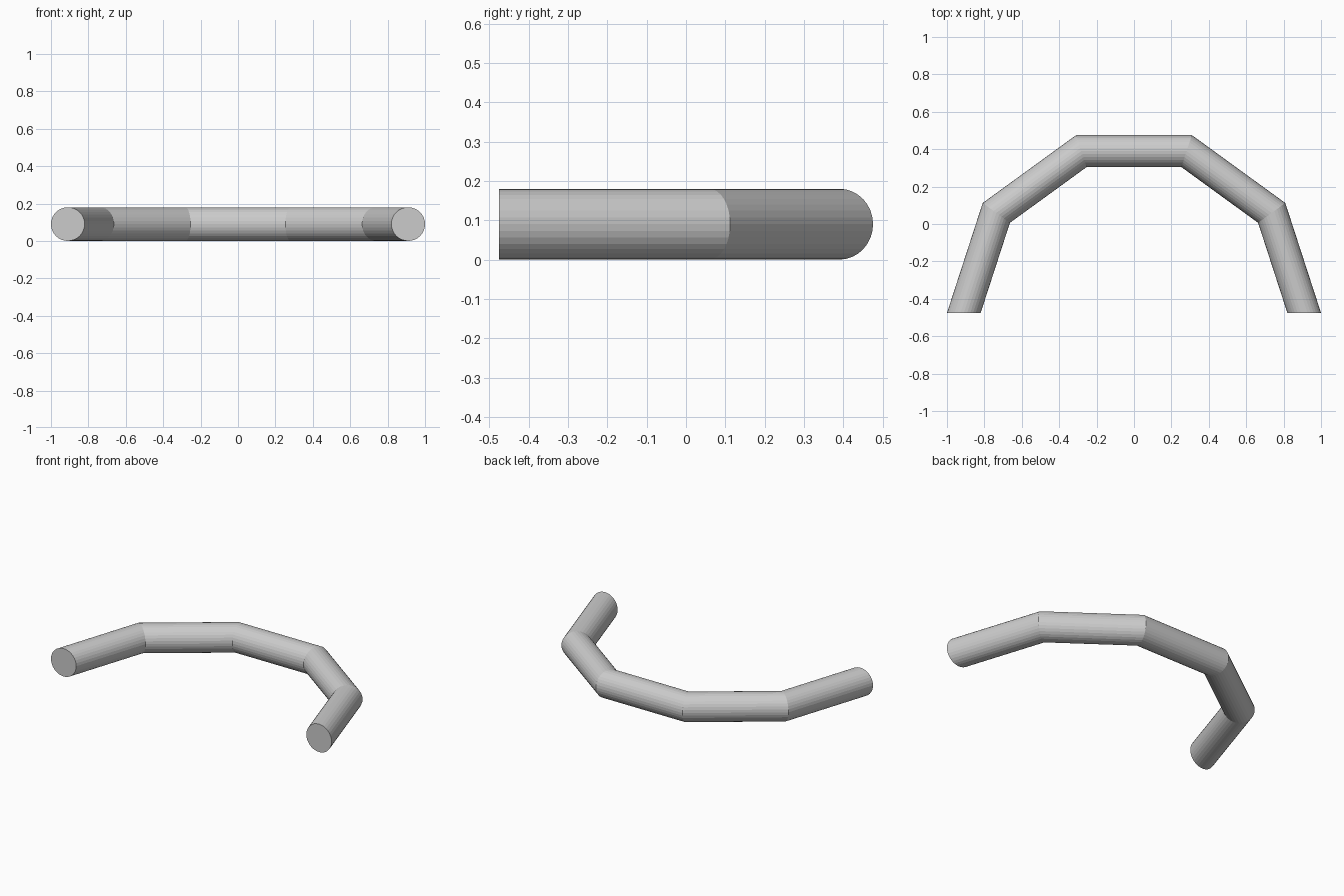
import bpy, bmesh
from math import sin, cos, pi

if "Cube" in bpy.data.objects:
    bpy.data.objects.remove(bpy.data.objects["Cube"])

SIDES, STEPS = 32, 5          # tube sides, straight segments in the half ring
MAJOR, TUBE = 0.91, 0.09      # ring radius, tube radius
Y0 = -sin(2 * pi / 5) / 2     # centres the half ring on y = 0

bm = bmesh.new()

# circular cross-sections swept round half a decagon
rings = []
for i in range(STEPS + 1):
    a = pi * i / STEPS
    ring = []
    for j in range(SIDES):
        b = 2 * pi * j / SIDES
        r = MAJOR + TUBE * cos(b)
        ring.append(bm.verts.new((r * cos(a), Y0 + r * sin(a), TUBE + TUBE * sin(b))))
    rings.append(ring)

# tube walls
for lo, hi in zip(rings, rings[1:]):
    for j in range(SIDES):
        k = (j + 1) % SIDES
        bm.faces.new((lo[j], lo[k], hi[k], hi[j]))

# flat end caps
bm.faces.new(rings[0])
bm.faces.new(rings[-1])
bmesh.ops.recalc_face_normals(bm, faces=bm.faces[:])

mesh = bpy.data.meshes.new("half_ring_tube")
bm.to_mesh(mesh)
bm.free()
tube = bpy.data.objects.new("half_ring_tube", mesh)
bpy.context.collection.objects.link(tube)
